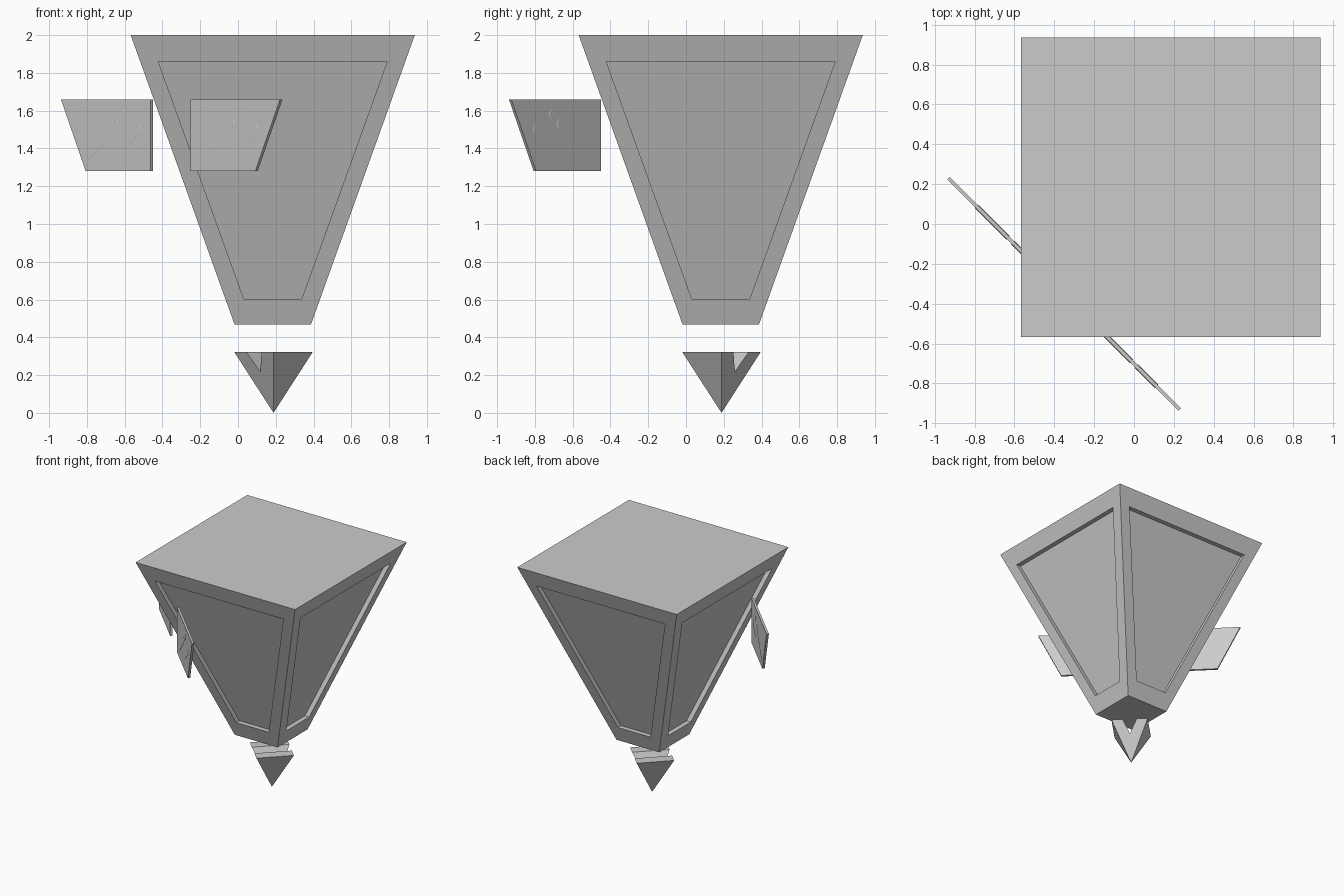
import bpy, bmesh, math
from mathutils import Vector

if "Cube" in bpy.data.objects:
    bpy.data.objects.remove(bpy.data.objects["Cube"])

C = 0.184  # body centre in x and y


def make(name, verts, faces):
    me = bpy.data.meshes.new(name)
    bm = bmesh.new()
    vs = [bm.verts.new(v) for v in verts]
    for f in faces:
        bm.faces.new([vs[i] for i in f])
    bmesh.ops.remove_doubles(bm, verts=bm.verts, dist=1e-5)
    bmesh.ops.recalc_face_normals(bm, faces=bm.faces)
    bm.to_mesh(me)
    bm.free()
    ob = bpy.data.objects.new(name, me)
    bpy.context.collection.objects.link(ob)
    return ob


# tapered body with a recessed panel on each side
Z0, Z1, H0, H1 = 0.467, 2.0, 0.202, 0.752


def half(z):
    return H0 + (z - Z0) / (Z1 - Z0) * (H1 - H0)


def ring(zl, wl, zh, wh, depth):
    return [(-wl, -half(zl) + depth, zl), (wl, -half(zl) + depth, zl),
            (wh, -half(zh) + depth, zh), (-wh, -half(zh) + depth, zh)]


side = (ring(Z0, H0, Z1, H1, 0) + ring(0.603, 0.153, 1.86, 0.606, 0)
        + ring(0.603, 0.153, 1.86, 0.606, 0.04))
verts, faces = [], []
for k in range(4):
    c, s = round(math.cos(k * math.pi / 2)), round(math.sin(k * math.pi / 2))
    o = len(verts)
    verts += [(C + x * c - y * s, C + x * s + y * c, z) for x, y, z in side]
    for r in (0, 4):
        for i in range(4):
            j = (i + 1) % 4
            faces.append([o + r + i, o + r + j, o + r + 4 + j, o + r + 4 + i])
    faces.append([o + 8 + i for i in range(4)])
faces.append([12 * k for k in range(4)])
faces.append([12 * k + 3 for k in range(4)])
make("body", verts, faces)

# pointed tip below the body, with a V groove across its top
R, T = 0.208, 0.323
P = C + 0.004
tip = make("tip", [(P + R, P, T), (P, P + R, T), (P - R, P, T), (P, P - R, T), (P, P, 0)],
           [(0, 1, 2, 3), (0, 1, 4), (1, 2, 4), (2, 3, 4), (3, 0, 4)])
along, across = Vector((1, 1, 0)).normalized(), Vector((1, -1, 0)).normalized()
cv = []
for e in (-0.4, 0.4):
    for w, z in ((0, 0.217), (0.068, T + 0.02), (-0.068, T + 0.02)):
        cv.append(Vector((P, P, z)) + along * e + across * w)
cutter = make("groove_cutter", cv, [(0, 1, 2), (3, 4, 5), (0, 1, 4, 3), (1, 2, 5, 4), (2, 0, 3, 5)])
cutter.hide_render = True
mod = tip.modifiers.new("groove", 'BOOLEAN')
mod.operation, mod.solver, mod.object = 'DIFFERENCE', 'EXACT', cutter
bpy.context.view_layer.objects.active = tip
bpy.ops.object.modifier_apply(modifier="groove")
bpy.data.objects.remove(cutter)

# two thin side plates on the diagonal plane x + y = S
S, D = -0.702, 0.0065
right = [(-0.245, 1.28), (0.098, 1.28), (0.229, 1.66), (-0.245, 1.66)]
left = [(S - x, z) for x, z in right]
for name, outline in (("right_plate", right), ("left_plate", left)):
    pv = [(x + d, S - x + d, z) for d in (-D, D) for x, z in outline]
    make(name, pv, [(0, 1, 2, 3), (4, 5, 6, 7)]
         + [(i, (i + 1) % 4, 4 + (i + 1) % 4, 4 + i) for i in range(4)])

# slim raised hooked ridges on both faces of each plate
ridges = [[(-0.17, 1.335), (-0.025, 1.505), (-0.014, 1.525), (-0.016, 1.543), (-0.027, 1.553)],
          [(0.03, 1.405), (0.1, 1.48), (0.111, 1.495), (0.109, 1.513), (0.098, 1.523)],
          [(0.012, 1.6), (0.025, 1.591), (0.028, 1.575), (0.015, 1.558)]]
for name, shift in (("right_plate_ridges", 0), ("left_plate_ridges", -0.62)):
    cu = bpy.data.curves.new(name, 'CURVE')
    cu.dimensions, cu.bevel_depth, cu.bevel_resolution, cu.use_fill_caps = '3D', 0.012, 1, True
    for path in ridges:
        sp = cu.splines.new('POLY')
        sp.points.add(len(path) - 1)
        for p, (x, z) in zip(sp.points, path):
            p.co = (x + shift, S - x - shift, z, 1)
    ob = bpy.data.objects.new(name, cu)
    bpy.context.collection.objects.link(ob)
    bpy.ops.object.select_all(action='DESELECT')
    ob.select_set(True)
    bpy.context.view_layer.objects.active = ob
    bpy.ops.object.convert(target='MESH')
